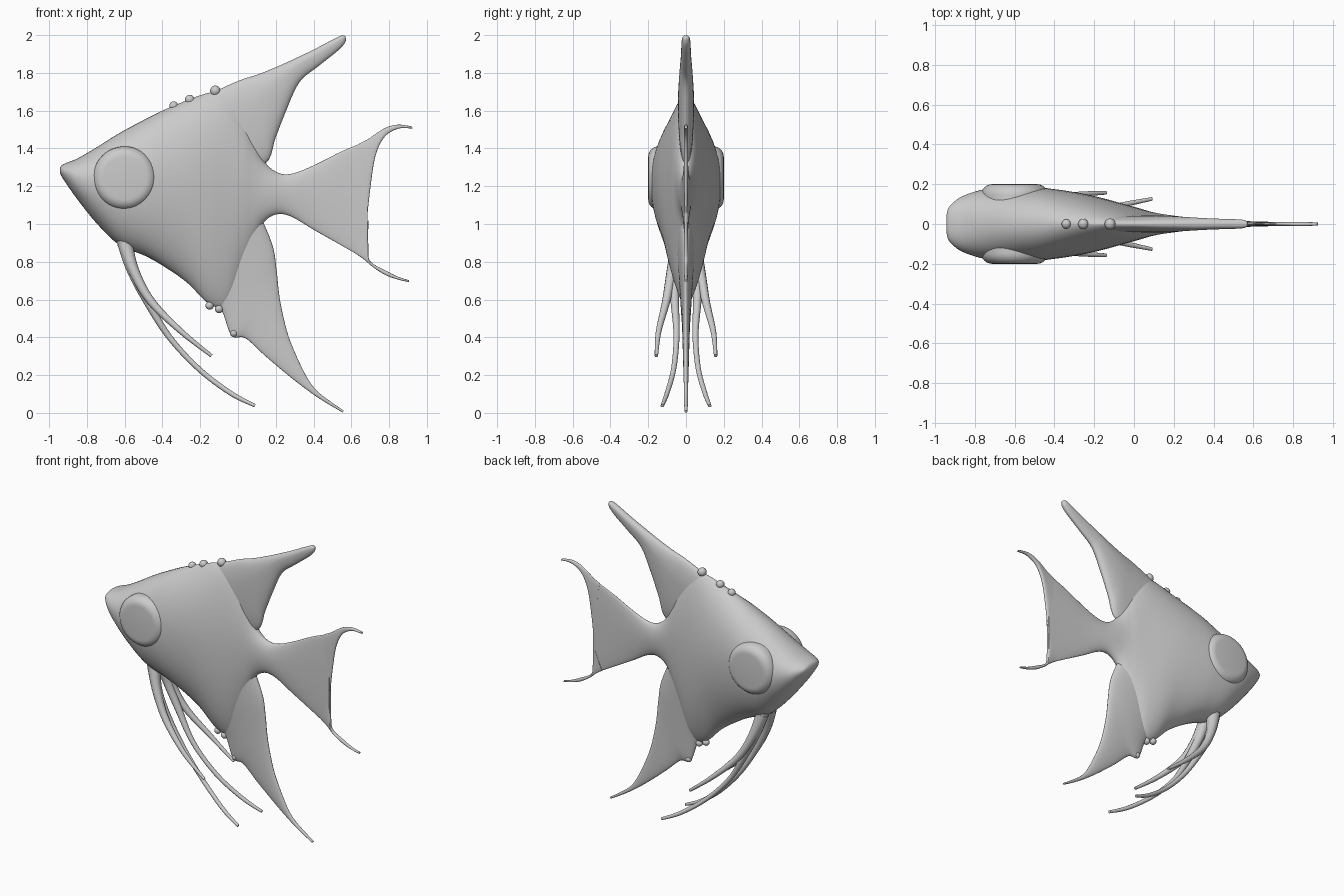
import bpy, bmesh, math
from mathutils import Matrix

if "Cube" in bpy.data.objects:
    bpy.data.objects.remove(bpy.data.objects["Cube"])


def spline(rows, steps):
    """Catmull-Rom interpolation of rows of numbers."""
    out = []
    for i in range(len(rows) - 1):
        p0, p1 = rows[max(i - 1, 0)], rows[i]
        p2, p3 = rows[i + 1], rows[min(i + 2, len(rows) - 1)]
        for k in range(steps):
            t = k / steps
            out.append([0.5 * (2 * b + (c - a) * t + (2 * a - 5 * b + 4 * c - d) * t * t
                        + (3 * b - a - 3 * c + d) * t ** 3)
                        for a, b, c, d in zip(p0, p1, p2, p3)])
    out.append(list(rows[-1]))
    return out


def skin(name, rings, angle=60):
    """Closed smooth surface through rings of points."""
    bm = bmesh.new()
    loops = [[bm.verts.new(p) for p in r] for r in rings]
    n = len(loops[0])
    for a, b in zip(loops, loops[1:]):
        for i in range(n):
            j = (i + 1) % n
            bm.faces.new((a[i], a[j], b[j], b[i]))
    bm.faces.new(loops[0])
    bm.faces.new(loops[-1])
    return finish(name, bm, angle)


def finish(name, bm, angle=60):
    bmesh.ops.recalc_face_normals(bm, faces=bm.faces)
    me = bpy.data.meshes.new(name)
    bm.to_mesh(me)
    bm.free()
    ob = bpy.data.objects.new(name, me)
    bpy.context.collection.objects.link(ob)
    bpy.ops.object.select_all(action='DESELECT')
    ob.select_set(True)
    bpy.context.view_layer.objects.active = ob
    bpy.ops.object.shade_smooth_by_angle(angle=math.radians(angle))
    return ob


def blade(name, rows, mid=0.5, n=40):
    """Rows: edge A (x, z), edge B (x, z), half thickness, section power."""
    rings = []
    for ax, az, bx, bz, w, e in spline(rows, 5):
        ring = []
        for k in range(n):
            f = 2 * math.pi * k / n
            s, c = math.sin(f), -math.cos(f)
            t = mid + c * (mid if c < 0 else 1 - mid)
            y = math.copysign(max(w - 0.006, 0.001) * abs(s) ** e + 0.006 * abs(s) ** 0.7, s)
            ring.append((ax + (bx - ax) * t, y, az + (bz - az) * t))
        rings.append(ring)
    return skin(name, rings)


def feeler(name, pts, side):
    """Tapered round filament through (x, y, z, radius) points."""
    path = spline(pts, 6)
    rings = []
    for i, (x, y, z, r) in enumerate(path):
        a, b = path[max(i - 1, 0)], path[min(i + 1, len(path) - 1)]
        dx, dz = b[0] - a[0], b[2] - a[2]
        l = math.hypot(dx, dz)
        rings.append([(x - dz / l * r * math.cos(f), side * (y + r * math.sin(f)),
                       z + dx / l * r * math.cos(f))
                      for f in (2 * math.pi * k / 12 for k in range(12))])
    skin(name, rings)


# body and tail stalk: x, top z, bottom z, half width, section power
body = [(-.943, 1.295, 1.272, .035, .9), (-.933, 1.312, 1.25, .078, .9),
        (-.9, 1.327, 1.2, .115, .9), (-.85, 1.347, 1.13, .145, .9),
        (-.75, 1.405, 1.005, .175, 1), (-.63, 1.48, .89, .185, 1),
        (-.5, 1.55, .835, .185, 1), (-.4, 1.6, .78, .175, 1.1),
        (-.27, 1.655, .69, .155, 1.3), (-.15, 1.695, .575, .128, 1.4),
        (-.05, 1.69, .57, .1, 1.5), (.03, 1.58, .74, .078, 1.4),
        (.08, 1.46, .88, .063, 1.2), (.13, 1.345, 1.0, .052, 1),
        (.2, 1.277, 1.05, .042, 1), (.28, 1.265, 1.04, .032, 1),
        (.4, 1.31, .97, .022, 1), (.55, 1.385, .885, .015, 1),
        (.685, 1.44, .808, .011, 1)]
blade("body", [(x, t, x, b, w, e) for x, t, b, w, e in body], 0.46, 48)

# tail fin corners with trailing tips
blade("tail_upper_tip", [(.64, 1.425, .68, 1.0, .011, .8), (.69, 1.45, .702, 1.2, .011, .8),
                         (.74, 1.485, .728, 1.36, .011, .8), (.79, 1.513, .775, 1.46, .011, .8),
                         (.85, 1.526, .85, 1.505, .01, .8), (.92, 1.517, .925, 1.505, .008, .8)])
blade("tail_lower_tip", [(.62, .845, .69, 1.02, .011, .8), (.67, .81, .69, .88, .011, .8),
                         (.71, .775, .70, .803, .011, .8), (.78, .73, .785, .752, .01, .8),
                         (.85, .705, .85, .72, .009, .8), (.905, .693, .905, .703, .008, .8)])

# dorsal fin: leading edge A, trailing edge B
blade("dorsal_fin", [(-.18, 1.675, -.05, 1.3, .04, 1), (0, 1.757, .143, 1.32, .042, 1),
                     (.1, 1.79, .2, 1.46, .042, 1), (.2, 1.83, .255, 1.6, .038, 1),
                     (.3, 1.875, .325, 1.75, .032, 1), (.4, 1.923, .425, 1.835, .027, 1),
                     (.5, 1.975, .52, 1.91, .024, 1), (.55, 1.998, .56, 1.95, .02, 1),
                     (.568, 1.995, .573, 1.975, .01, 1)], 0.35)

# anal fin: trailing edge A, leading edge B
blade("anal_fin", [(.13, 1.02, -.2, .72, .05, 1), (.185, .88, -.09, .55, .036, 1),
                   (.205, .75, -.035, .41, .027, 1), (.222, .6, .04, .395, .022, 1),
                   (.26, .43, .14, .305, .018, 1), (.31, .3, .24, .22, .015, 1),
                   (.37, .18, .33, .148, .012, 1), (.42, .115, .41, .09, .011, 1),
                   (.49, .06, .485, .042, .01, 1), (.56, .012, .555, .002, .008, 1)], 0.5)

# bulging eye discs on both sides
bm = bmesh.new()
bmesh.ops.create_cone(bm, cap_ends=True, segments=48, radius1=.168, radius2=.168, depth=.4,
                      matrix=Matrix.Translation((-.6, 0, 1.243)) @ Matrix.Rotation(math.pi / 2, 4, 'X'))
rims = [e for e in bm.edges if abs(e.verts[0].co.y - e.verts[1].co.y) < .01]
bmesh.ops.bevel(bm, geom=rims, offset=.055, segments=6, profile=.5, affect='EDGES')
finish("eyes", bm, 40)

# forked pelvic feelers, mirrored
long_one = [(-.6, .035, .92, .045), (-.565, .055, .77, .03), (-.49, .06, .61, .023),
            (-.37, .05, .41, .016), (-.21, .065, .235, .014), (-.04, .1, .105, .013),
            (.09, .126, .038, .009)]
short_one = [(-.6, .04, .9, .04), (-.55, .075, .75, .028), (-.46, .105, .59, .022),
             (-.3, .145, .43, .015), (-.14, .157, .302, .009)]
for side, tag in ((-1, "near"), (1, "far")):
    feeler("long_feeler_" + tag, long_one, side)
    feeler("short_feeler_" + tag, short_one, side)

# small spiny bumps along back and belly
for i, (x, z, r) in enumerate([(-.34, 1.625, .024), (-.255, 1.658, .026), (-.12, 1.705, .028),
                               (-.15, .568, .022), (-.1, .55, .022), (-.022, .422, .02)]):
    bm = bmesh.new()
    bmesh.ops.create_uvsphere(bm, u_segments=16, v_segments=10, radius=r,
                              matrix=Matrix.Translation((x, 0, z)))
    finish("fin_bump_%d" % i, bm)
